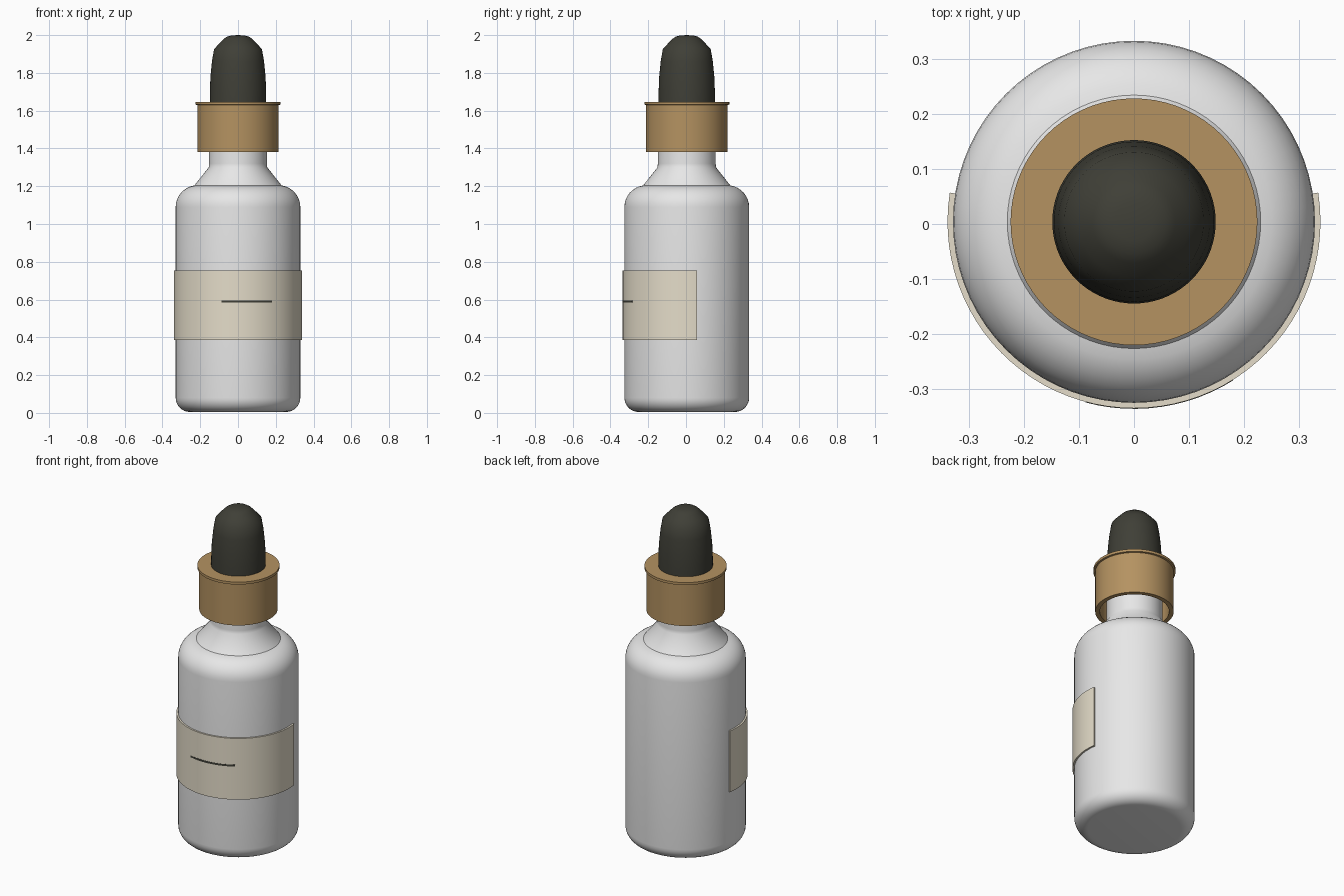
import bpy, bmesh
from math import sin, cos, pi, radians
from mathutils import Matrix

cube = bpy.data.objects.get("Cube")
if cube:
    bpy.data.objects.remove(cube, do_unlink=True)

AXIS_Y = 0.004  # the label makes the front a little deeper than the back


def material(name, rgb):
    m = bpy.data.materials.new(name)
    m.use_nodes = True
    m.diffuse_color = (*rgb, 1)
    bsdf = m.node_tree.nodes["Principled BSDF"]
    bsdf.inputs["Base Color"].default_value = (*rgb, 1)
    bsdf.inputs["Roughness"].default_value = 0.5
    return m


white = material("white glass", (0.8, 0.8, 0.8))
tan = material("tan cap", (0.46, 0.29, 0.12))
cream = material("cream paper", (0.78, 0.72, 0.585))
black = material("black rubber", (0.05, 0.05, 0.038))


def finish(name, bm, mat, angle=35):
    bmesh.ops.remove_doubles(bm, verts=bm.verts, dist=1e-5)
    bmesh.ops.recalc_face_normals(bm, faces=bm.faces)
    mesh = bpy.data.meshes.new(name)
    bm.to_mesh(mesh)
    bm.free()
    mesh.materials.append(mat)
    ob = bpy.data.objects.new(name, mesh)
    bpy.context.collection.objects.link(ob)
    ob.location.y = AXIS_Y
    bpy.ops.object.select_all(action="DESELECT")
    ob.select_set(True)
    bpy.context.view_layer.objects.active = ob
    bpy.ops.object.shade_smooth_by_angle(angle=radians(angle))
    return ob


def arc(r, z, radius, start, end, steps=8):
    """Rounded corner of a profile, angles in degrees."""
    angles = [radians(start + (end - start) * i / steps) for i in range(steps + 1)]
    return [(r + radius * cos(a), z + radius * sin(a)) for a in angles]


def lathe(name, profile, mat, sides=72):
    bm = bmesh.new()
    verts = [bm.verts.new((r, 0, z)) for r, z in profile]
    edges = [bm.edges.new(pair) for pair in zip(verts, verts[1:])]
    bmesh.ops.spin(bm, geom=verts + edges, cent=(0, 0, 0), axis=(0, 0, 1),
                   angle=2 * pi, steps=sides, use_merge=True)
    return finish(name, bm, mat)


def wrap(name, start, end, z0, z1, inner, thickness, mat, steps):
    """Thin curved plate around the bottle, angles in degrees from +x."""
    bm = bmesh.new()
    columns = []
    for i in range(steps + 1):
        a = radians(start + (end - start) * i / steps)
        columns.append([bm.verts.new((r * cos(a), r * sin(a), z)) for r, z in
                        ((inner, z0), (inner + thickness, z0),
                         (inner + thickness, z1), (inner, z1))])
    for a, b in zip(columns, columns[1:]):
        for k in range(4):
            n = (k + 1) % 4
            bm.faces.new((a[k], a[n], b[n], b[k]))
    bm.faces.new(columns[0])
    bm.faces.new(columns[-1])
    return finish(name, bm, mat)


# Bottle: rounded base, straight body, rounded shoulder, cone and neck
lathe("bottle", [(0, 0.005)] + arc(0.255, 0.08, 0.075, -90, 0)
      + arc(0.215, 1.09, 0.115, 0, 82)
      + [(0.155, 1.3), (0.153, 1.32), (0.153, 1.6), (0, 1.6)], white)

# Hollow collar with a narrow lip
lathe("cap", [(0, 1.6), (0.19, 1.6), (0.19, 1.38), (0.215, 1.38), (0.215, 1.63),
              (0.225, 1.632), (0.225, 1.647), (0, 1.647)], tan)

# Rubber squeeze bulb
lathe("dropper_bulb", [(0, 1.64), (0.149, 1.64), (0.149, 1.7), (0.146, 1.78),
                       (0.138, 1.86), (0.127, 1.925), (0.1, 1.955), (0.075, 1.981),
                       (0.058, 1.992), (0.035, 1.998), (0, 2.0)], black)

# Paper label around the front, with a thin printed line
wrap("label", -189, 9, 0.385, 0.755, 0.329, 0.011, cream, 48)
wrap("label_line", -105, -58, 0.585, 0.596, 0.3395, 0.0015, black, 12)
